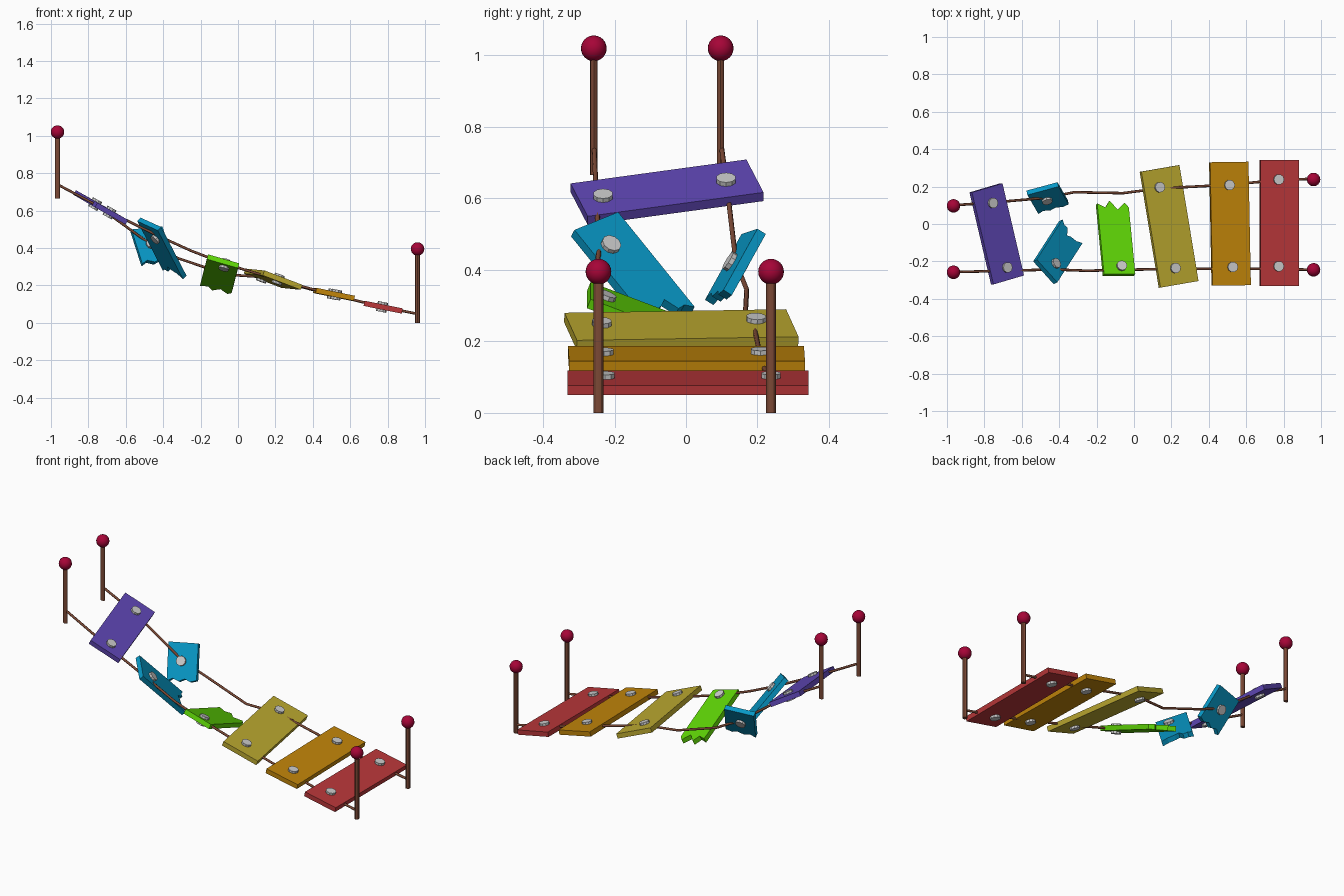
import bpy, bmesh
from mathutils import Vector

if "Cube" in bpy.data.objects:
    bpy.data.objects.remove(bpy.data.objects["Cube"])

def material(name, hexcol):
    m = bpy.data.materials.new(name)
    c = [(int(hexcol[i:i + 2], 16) / 255) ** 2.2 for i in (0, 2, 4)]
    m.diffuse_color = (*c, 1)
    m.use_nodes = True
    m.node_tree.nodes["Principled BSDF"].inputs["Base Color"].default_value = m.diffuse_color
    return m

WOOD = material("brown_wood", "7A4A38")
KNOB = material("knob_red", "A50D3A")
THICK = 0.028

def smooth(ob):
    bpy.ops.object.select_all(action='DESELECT')
    ob.select_set(True)
    bpy.context.view_layer.objects.active = ob
    bpy.ops.object.shade_smooth_by_angle()

# posts with round knobs: x, y, bottom, top, half-width across y
posts = [("left_front", -.965, -.258, .665, 1.02, .010),
         ("left_back", -.965, .097, .665, 1.02, .010),
         ("right_front", .96, -.245, 0, .395, .0135),
         ("right_back", .96, .238, 0, .395, .0135)]
for name, x, y, z0, z1, ry in posts:
    bpy.ops.mesh.primitive_cylinder_add(vertices=12, radius=.0135, depth=z1 - z0,
                                        location=(x, y, (z0 + z1) / 2))
    ob = bpy.context.object
    ob.name = name + "_post"
    ob.scale.y = ry / .0135
    ob.data.materials.append(WOOD)
    smooth(ob)
    bpy.ops.mesh.primitive_uv_sphere_add(segments=24, ring_count=12, radius=.036,
                                         location=(x, y, z1))
    ob = bpy.context.object
    ob.name = name + "_knob"
    ob.data.materials.append(KNOB)
    bpy.ops.object.shade_smooth()

# sagging ropes
ropes = {
    "front_rope": [(-.965, -.257, .74), (-.682, -.25, .59), (-.43, -.243, .467),
                   (-.25, -.25, .385), (-.067, -.245, .315), (.22, -.24, .228),
                   (.527, -.24, .145), (.773, -.24, .085), (.96, -.245, .048)],
    "back_rope": [(-.965, .1, .74), (-.757, .115, .63), (-.468, .14, .42),
                  (-.32, .17, .345), (-.06, .165, .258), (.136, .19, .245),
                  (.51, .21, .148), (.775, .235, .085), (.96, .242, .048)],
}
for name, pts in ropes.items():
    cu = bpy.data.curves.new(name, 'CURVE')
    cu.dimensions = '3D'
    cu.bevel_depth = .007
    cu.bevel_resolution = 2
    cu.use_fill_caps = True
    sp = cu.splines.new('POLY')
    sp.points.add(len(pts) - 1)
    for p, co in zip(sp.points, pts):
        p.co = (*co, 1)
    cu.materials.append(WOOD)
    bpy.context.collection.objects.link(bpy.data.objects.new(name, cu))

# planks: top-face corner, width vector, length vector, far-end outline (u, v), bolts (x, y)
FLAT = [(1, 1), (0, 1)]

def plank(name, hexcol, corner, w, l, bolts, end=FLAT):
    corner, w, l = Vector(corner), Vector(w), Vector(l)
    n = w.cross(l).normalized()
    bm = bmesh.new()
    outline = [(0, 0), (1, 0)] + end
    top = [bm.verts.new(corner + w * u + l * v) for u, v in outline]
    low = [bm.verts.new(v.co - n * THICK) for v in top]
    bm.faces.new(top)
    bm.faces.new(low[::-1])
    for i in range(len(top)):
        j = (i + 1) % len(top)
        bm.faces.new((top[i], low[i], low[j], top[j]))
    me = bpy.data.meshes.new(name)
    bm.to_mesh(me)
    bm.free()
    me.materials.append(material(name + "_paint", hexcol))
    bpy.context.collection.objects.link(bpy.data.objects.new(name, me))
    # bolts passing through the plank
    for k, (x, y) in enumerate(bolts):
        z = corner.z - (n.x * (x - corner.x) + n.y * (y - corner.y)) / n.z
        bpy.ops.mesh.primitive_cylinder_add(
            vertices=10, radius=.028, depth=THICK + .026,
            location=Vector((x, y, z)) - n * THICK / 2,
            rotation=n.to_track_quat('Z', 'Y').to_euler())
        bpy.context.object.name = f"{name}_bolt_{k + 1}"

plank("red_plank", "B83A3C", (.677, -.332, .118), (.204, 0, -.041), (0, .675, 0),
      [(.773, .238), (.773, -.226)])
plank("orange_plank", "C08412", (.42, -.33, .187), (.205, .003, -.042), (-.013, .66, 0),
      [(.51, .208), (.527, -.23)])
plank("yellow_plank", "BBA833", (.142, -.34, .28), (.203, .035, -.077), (-.102, .62, .01),
      [(.136, .196), (.22, -.236)])
plank("purple_plank", "6049B5", (-.751, -.323, .642), (.163, .048, -.092),
      (-.115, .492, .067), [(-.757, .112), (-.68, -.232)])

# broken planks with splintered ends
plank("green_broken_plank", "5FD40F", (-.16, -.267, .366), (.167, 0, -.048),
      (-.036, .37, -.14), [(-.067, -.225)],
      [(1, .96), (.88, 1.03), (.64, .93), (.4, 1.06), (.25, .96), (0, 1.02)])
plank("blue_broken_plank_front", "1096C4", (-.52, -.19, .562), (.11, -.122, -.05),
      (.135, .21, -.26), [(-.42, -.212)],
      [(1, 1), (.8, .93), (.55, .9), (.42, .86), (.3, .98), (.15, .97), (0, 1.02)])
plank("blue_broken_plank_back", "1096C4", (-.404, .2, .515), (-.166, -.045, -.015),
      (.058, -.1, -.18), [(-.465, .128)],
      [(1, 1.02), (.82, .93), (.6, 1.0), (.4, .93), (.22, 1.0), (0, .95)])
